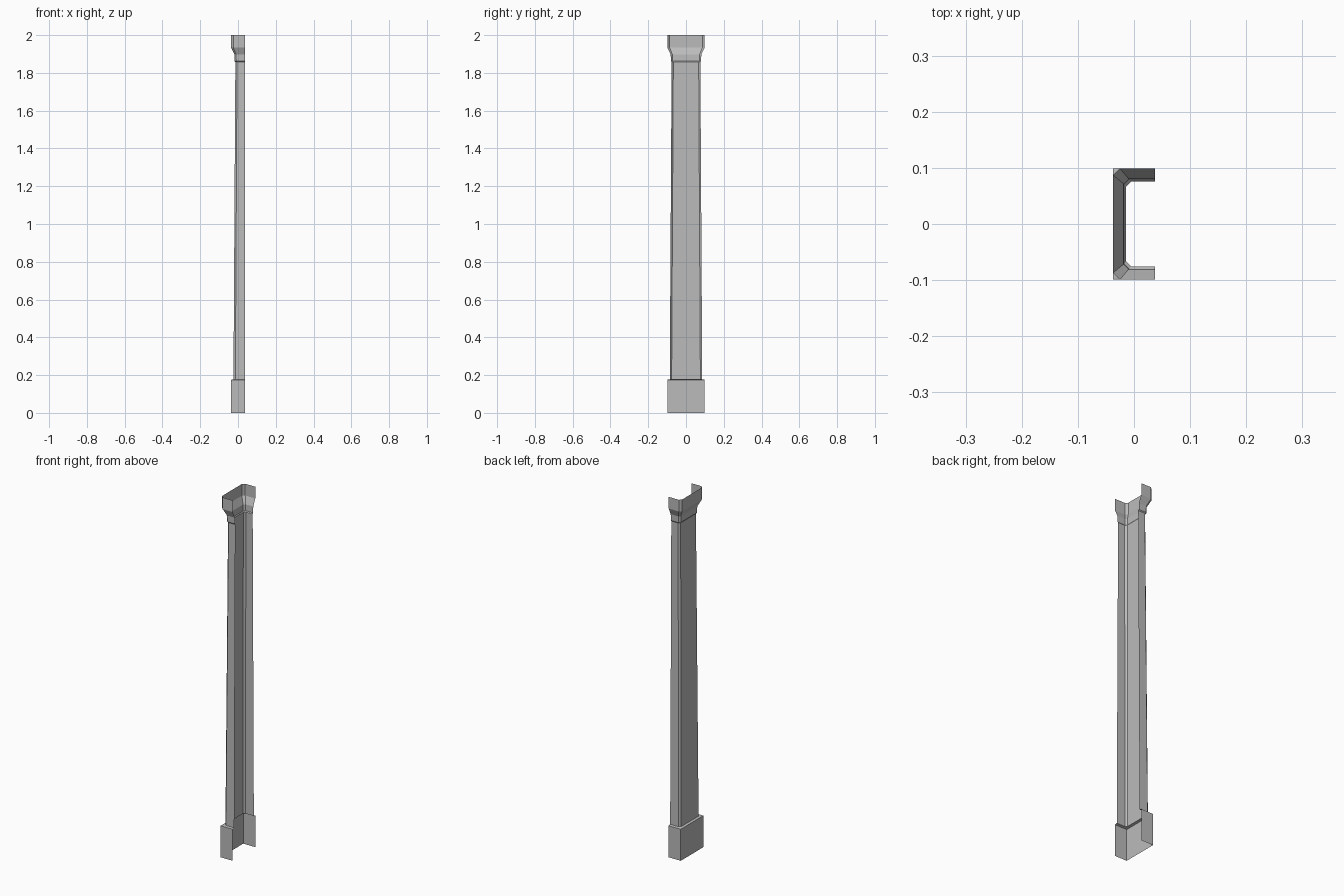
import bpy, bmesh

cube = bpy.data.objects.get("Cube")
if cube:
    bpy.data.objects.remove(cube, do_unlink=True)

HALF_X, HALF_Y = 0.037, 0.099

stone = bpy.data.materials.new("grey stone")
stone.use_nodes = True
colour = (0.5, 0.5, 0.5, 1)
stone.diffuse_color = colour
stone.node_tree.nodes["Principled BSDF"].inputs["Base Color"].default_value = colour


def section(inset, chamfer):
    """Three-sided open outline with chamfered corners, open towards +x."""
    x, y = -HALF_X + inset, HALF_Y - inset
    half = [(HALF_X, y), (x + chamfer, y), (x, y - chamfer)]
    return half + [(px, -py) for px, py in reversed(half)]


def shell(name, levels):
    """Skin a stack of open outlines given as (height, inset, chamfer)."""
    bm = bmesh.new()
    rings = [[bm.verts.new((x, y, z)) for x, y in section(inset, chamfer)]
             for z, inset, chamfer in levels]
    for low, high in zip(rings, rings[1:]):
        for i in range(len(low) - 1):
            bm.faces.new((low[i], low[i + 1], high[i + 1], high[i]))
    # Square corners collapse their unused chamfer
    bmesh.ops.dissolve_degenerate(bm, dist=1e-5, edges=bm.edges[:])
    mesh = bpy.data.meshes.new(name)
    bm.to_mesh(mesh)
    bm.free()
    mesh.materials.append(stone)
    obj = bpy.data.objects.new(name, mesh)
    bpy.context.collection.objects.link(obj)
    return obj


# Square plinth with a flat ledge reaching in to the shaft
shell("plinth", [(0, 0, 0), (0.175, 0, 0), (0.178, 0.013, 0.01)])

# Tapered shaft with chamfered corners
shell("shaft", [(0.178, 0.013, 0.01), (1.857, 0.023, 0.009)])

# Capital: neck band, flare and upright top band
shell("capital", [(1.857, 0.023, 0.009), (1.862, 0.019, 0.009),
                  (1.897, 0.018, 0.009), (1.935, 0, 0.012), (2, 0, 0.012)])
